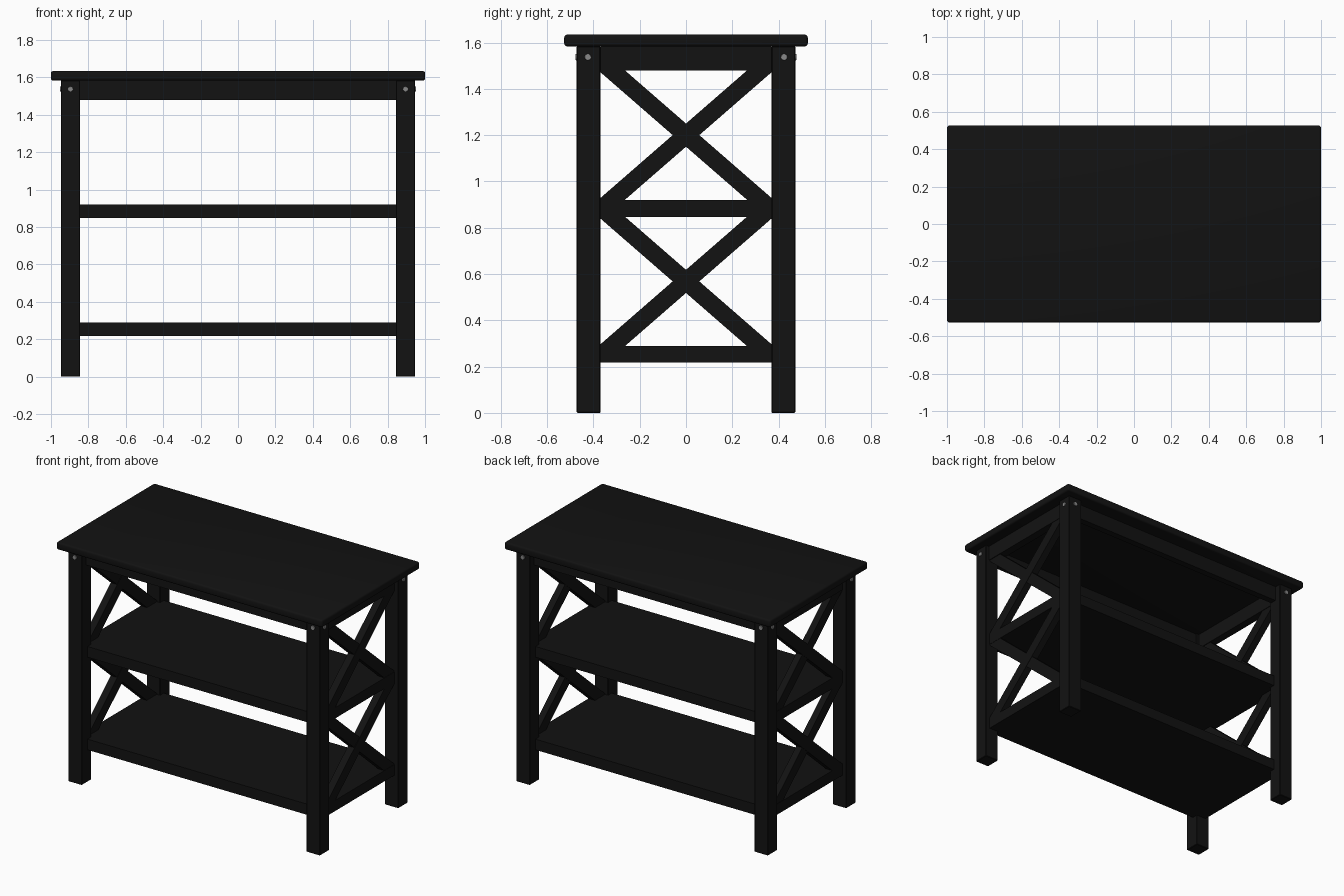
import bpy, bmesh
from math import radians
from mathutils import Matrix, Vector

if "Cube" in bpy.data.objects:
    bpy.data.objects.remove(bpy.data.objects["Cube"])


def material(name, rgb):
    m = bpy.data.materials.new(name)
    m.diffuse_color = (*rgb, 1)
    m.use_nodes = True
    m.node_tree.nodes["Principled BSDF"].inputs["Base Color"].default_value = m.diffuse_color
    return m


BLACK = material("black_paint", (0.006, 0.006, 0.006))
STEEL = material("bolt_grey", (0.25, 0.25, 0.25))


def finish(name, bm, mat):
    bmesh.ops.recalc_face_normals(bm, faces=bm.faces)
    me = bpy.data.meshes.new(name)
    bm.to_mesh(me)
    bm.free()
    me.materials.append(mat)
    ob = bpy.data.objects.new(name, me)
    bpy.context.collection.objects.link(ob)
    return ob


def box(name, x, y, z, bevel=0.0, segments=2):
    bm = bmesh.new()
    size = [b - a for a, b in (x, y, z)]
    mid = [(a + b) / 2 for a, b in (x, y, z)]
    bmesh.ops.create_cube(bm, size=1, matrix=Matrix.Translation(mid) @ Matrix.Diagonal((*size, 1)))
    if bevel:
        bmesh.ops.bevel(bm, geom=bm.edges[:], offset=bevel, segments=segments,
                        profile=0.5, affect='EDGES')
    return finish(name, bm, BLACK)


def span(side, a, b):
    return tuple(sorted((side * a, side * b)))


# Sloping bar in the y-z plane, trimmed level at top and bottom
def brace(name, x, zc, slope, lo, hi):
    half_y, half_z = 0.372, 0.05
    bm = bmesh.new()
    pts = [(y, zc + slope * y + s) for y, s in
           ((-half_y, -half_z), (half_y, -half_z), (half_y, half_z), (-half_y, half_z))]
    face = bm.faces.new([bm.verts.new((x[0], y, z)) for y, z in pts])
    for z, n in ((lo, -1), (hi, 1)):
        bmesh.ops.bisect_plane(bm, geom=bm.verts[:] + bm.edges[:] + bm.faces[:],
                               plane_co=(0, 0, z), plane_no=(0, 0, n), clear_outer=True)
    r = bmesh.ops.extrude_face_region(bm, geom=bm.faces[:], use_keep_orig=True)
    moved = [v for v in r["geom"] if isinstance(v, bmesh.types.BMVert)]
    bmesh.ops.translate(bm, verts=moved, vec=(x[1] - x[0], 0, 0))
    return finish(name, bm, BLACK)


def bolt(name, loc, rot):
    bm = bmesh.new()
    bmesh.ops.create_cone(bm, cap_ends=True, segments=20, radius1=0.015, radius2=0.013,
                          depth=0.012, matrix=Matrix.Translation(loc) @ rot)
    return finish(name, bm, STEEL)


# Table top with softened edges
top = box("table_top", (-1, 1), (-0.526, 0.526), (1.583, 1.634), 0.012, 3)
top.select_set(True)
bpy.context.view_layer.objects.active = top
bpy.ops.object.shade_smooth_by_angle(angle=radians(35))

# Shelves between the legs
for name, z in (("lower_shelf", (0.217, 0.29)), ("middle_shelf", (0.847, 0.92))):
    box(name, (-0.845, 0.845), (-0.41, 0.41), z)
    for sx in (-1, 1):
        box(name + "_end", span(sx, 0.845, 0.917), (-0.37, 0.37), z)

# Legs and their bolts
for sx in (-1, 1):
    for sy in (-1, 1):
        box("leg", span(sx, 0.845, 0.947), span(sy, 0.37, 0.472), (0, 1.583), 0.003, 1)
        bolt("bolt_long_side", (sx * 0.896, sy * 0.472, 1.537),
             Matrix.Rotation(-sy * radians(90), 4, 'X'))
        bolt("bolt_end", (sx * 0.947, sy * 0.424, 1.537),
             Matrix.Rotation(sx * radians(90), 4, 'Y'))

# Aprons under the top
for s in (-1, 1):
    box("long_apron", (-0.85, 0.85), span(s, 0.38, 0.425), (1.48, 1.583))
    box("end_apron", span(s, 0.865, 0.92), (-0.37, 0.37), (1.48, 1.583))

# Crossed braces at each end
for sx in (-1, 1):
    for zc, lo, hi in ((1.2, 0.86, 1.53), (0.568, 0.24, 0.91)):
        brace("brace_rising", span(sx, 0.868, 0.917), zc, 0.87, lo, hi)
        brace("brace_falling", span(sx, 0.87, 0.915), zc, -0.87, lo, hi)
